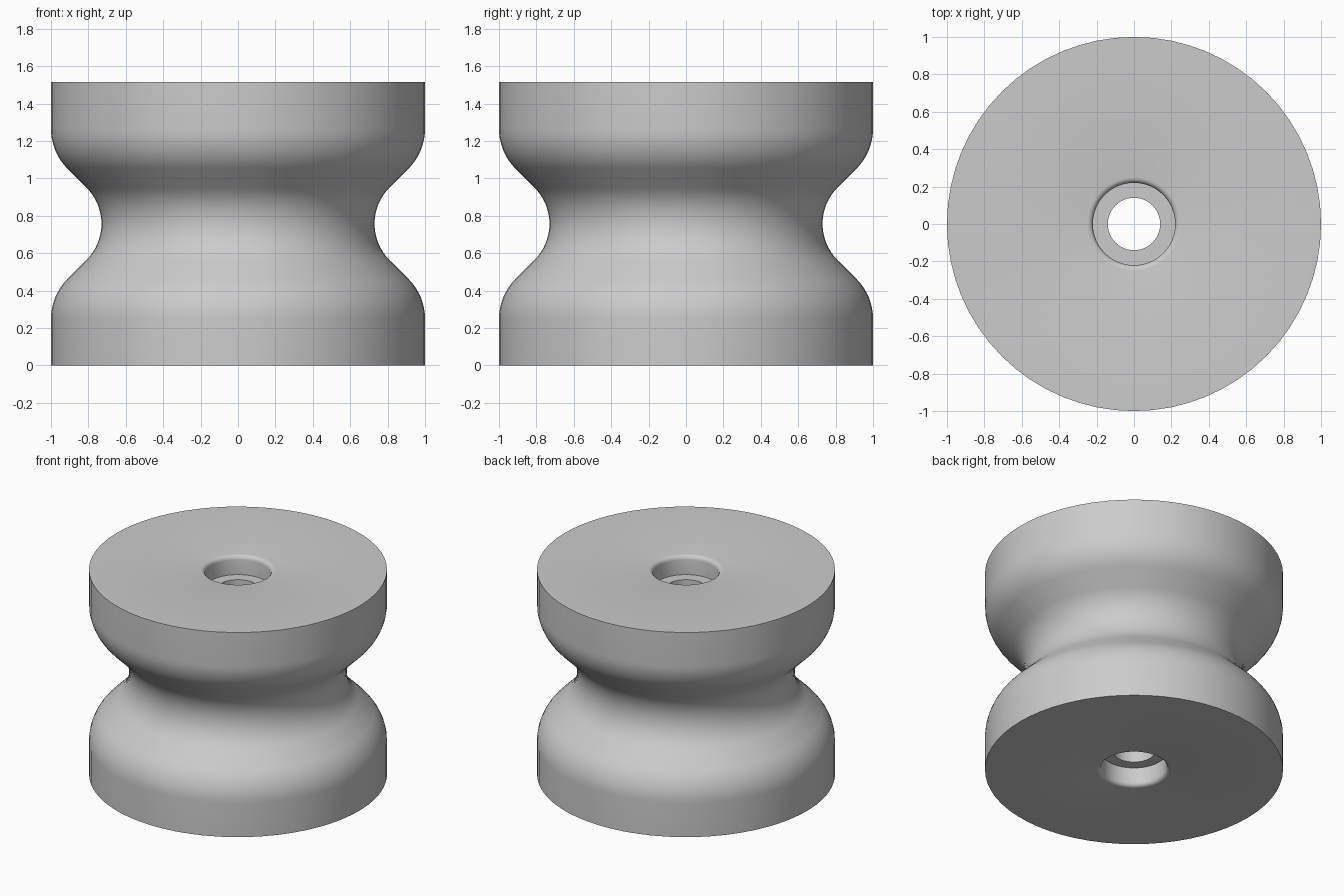
import bpy
import bmesh
from math import radians, sin, cos, pi

SEGMENTS = 64
MID = 0.7575          # half height, the mirror plane of the profile

default = bpy.data.objects.get("Cube")
if default:
    bpy.data.objects.remove(default, do_unlink=True)

# Plain grey material
grey = bpy.data.materials.new("plain grey")
grey.use_nodes = True
colour = (0.6, 0.6, 0.6, 1)
grey.diffuse_color = colour
grey.node_tree.nodes["Principled BSDF"].inputs["Base Color"].default_value = colour


def arc(cx, cz, radius, start, end, steps):
    """Points (radius from axis, height) along an arc, angles in degrees."""
    angles = [radians(start + (end - start) * i / steps) for i in range(steps + 1)]
    return [(cx + radius * cos(a), cz + radius * sin(a)) for a in angles]


# Lower half profile: bore, counterbore, rounded mouth, rim, shoulder, waist
lower = [(0.14, 0.14), (0.22, 0.14)]
lower += arc(0.25, 0.03, 0.03, 180, 270, 4)
lower += [(1.0, 0.0)]
lower += arc(0.70, 0.25, 0.30, 0, 45, 8)
lower += arc(1.004, MID, 0.274, 225, 180, 8)

# Mirror upward; the waist point is shared
upper = [(r, 2 * MID - z) for r, z in reversed(lower[:-1])]
profile = lower + upper

# Spin the closed profile into the roller
bm = bmesh.new()
rings = []
for i in range(SEGMENTS):
    a = 2 * pi * i / SEGMENTS
    rings.append([bm.verts.new((r * cos(a), r * sin(a), z)) for r, z in profile])
count = len(profile)
for i in range(SEGMENTS):
    here, there = rings[i], rings[(i + 1) % SEGMENTS]
    for j in range(count):
        k = (j + 1) % count
        bm.faces.new((here[j], there[j], there[k], here[k]))
bmesh.ops.recalc_face_normals(bm, faces=bm.faces)

mesh = bpy.data.meshes.new("grooved_roller")
bm.to_mesh(mesh)
bm.free()
mesh.materials.append(grey)
roller = bpy.data.objects.new("grooved_roller", mesh)
bpy.context.collection.objects.link(roller)

# Smooth curves, crisp rims
bpy.ops.object.select_all(action='DESELECT')
roller.select_set(True)
bpy.context.view_layer.objects.active = roller
bpy.ops.object.shade_smooth_by_angle(angle=radians(30))
